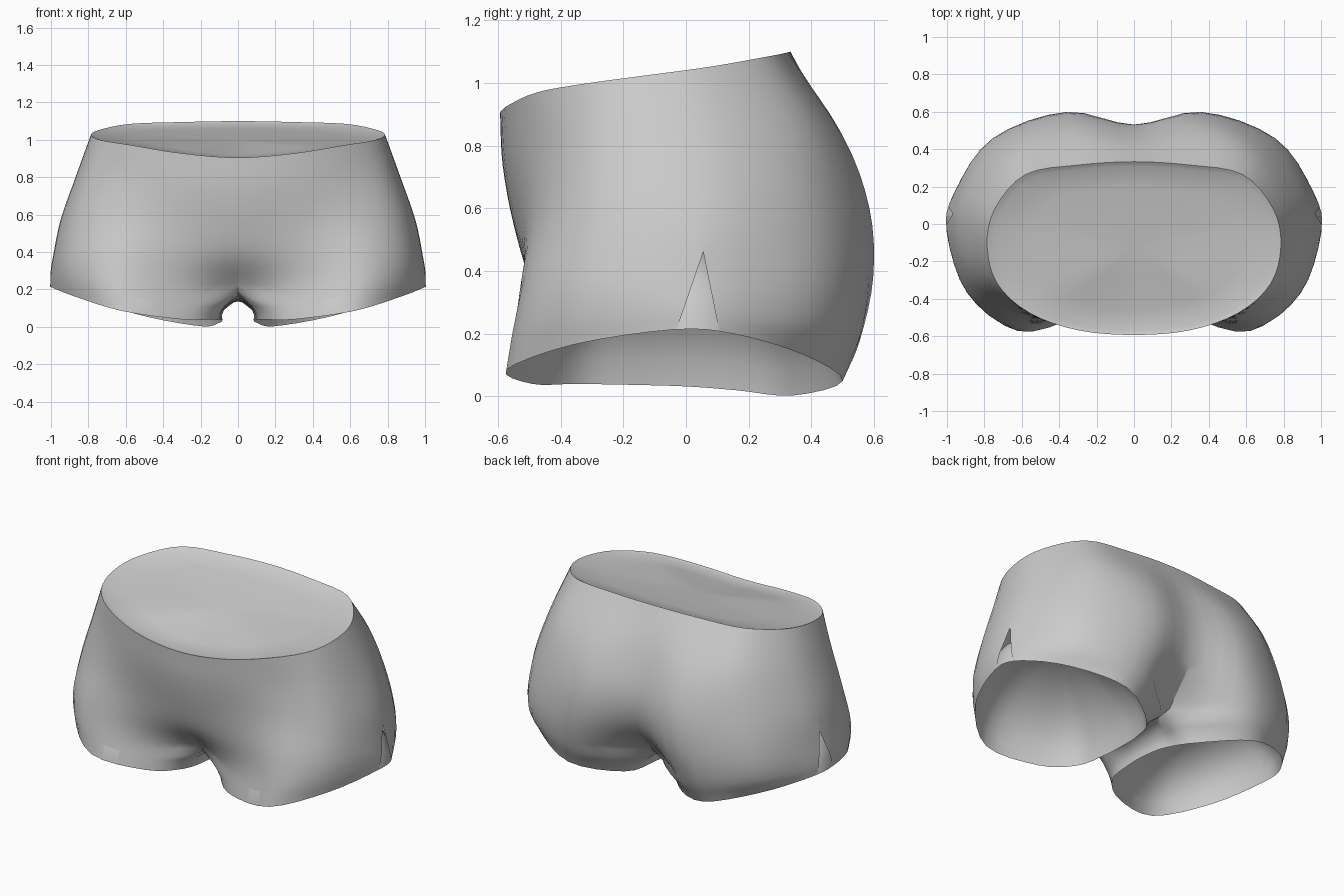
import bpy, bmesh
from mathutils import Vector

if "Cube" in bpy.data.objects:
    bpy.data.objects.remove(bpy.data.objects["Cube"])

SUB = 4  # steps between neighbouring key points

# Half rings from front centre, round the side, to back centre
WAIST = [(0, -.593, .905), (.3, -.568, .928), (.56, -.475, .97), (.73, -.32, .998), (.785, -.12, 1.025),
         (.745, .08, 1.052), (.58, .265, 1.085), (.3, .315, 1.095), (0, .333, 1.1)]
UPPER_HIP = [(0, -.585, .74), (.32, -.555, .76), (.6, -.46, .78), (.79, -.32, .8), (.865, -.1, .8),
             (.83, .14, .82), (.64, .39, .85), (.33, .5, .83), (0, .45, .87)]
HIP = [(0, -.55, .55), (.32, -.53, .56), (.64, -.47, .58), (.855, -.33, .58), (.945, -.08, .57),
       (.91, .17, .58), (.71, .44, .6), (.35, .585, .6), (0, .53, .6)]
SEAT = [(0, -.49, .37), (.32, -.505, .36), (.66, -.515, .38), (.89, -.36, .38), (.985, -.07, .38),
        (.945, .18, .38), (.75, .46, .38), (.36, .597, .38), (0, .49, .38)]
THIGH = [(0, -.35, .19), (.27, -.465, .18), (.64, -.55, .22), (.89, -.37, .26), (1, -.05, .28),
         (.96, .17, .27), (.76, .44, .23), (.38, .555, .18), (0, .32, .17)]
HEM = [(.13, -.35, .04), (.3, -.49, .04), (.62, -.573, .085), (.88, -.36, .165), (1, -.04, .213),
       (.965, .15, .2), (.77, .37, .135), (.47, .5, .05), (.19, .34, .003)]
# Inner leg, from back to front: crotch seam and inner hem
SEAM = [(0, .15, .14), (0, 0, .137), (0, -.16, .145)]
INNER_HEM = [(.105, .16, .02), (.085, 0, .032), (.09, -.17, .037)]


def vecs(points):
    return [Vector(p) for p in points]


def flip(p):
    return Vector((-p.x, p.y, p.z))


def spline(a, b, c, d, t):
    return 0.5 * (2 * b + (c - a) * t + (2 * a - 5 * b + 4 * c - d) * t * t
                  + (3 * b - a - 3 * c + d) * t ** 3)


def through(points, before, after):
    """Smooth points through a list, given its neighbours at both ends."""
    p = [before] + points + [after]
    out = []
    for i in range(1, len(points)):
        out += [spline(*p[i - 1:i + 3], k / SUB) for k in range(SUB)]
    return out + [points[-1]]


def along(column, before=None):
    """Run a key column downwards."""
    return through(column, before or 2 * column[0] - column[1], 2 * column[-1] - column[-2])


def round_arch(column):
    """Widen the last stretch of a column so the legs part in a round arch."""
    for k in range(1, SUB):
        t = k / SUB
        column[k - SUB - 1].x += .12 * t * (1 - t)


def grid(bm, rows):
    verts = [[bm.verts.new(p) for p in row] for row in rows]
    for r, s in zip(verts, verts[1:]):
        for i in range(len(r) - 1):
            bm.faces.new((r[i], s[i], s[i + 1], r[i + 1]))


def cut_side_slit(bm):
    """Narrow wedge cut upwards from the outer hem."""
    apex = Vector((0, .055, .46))
    normals = []
    for y in (-.03, .105):
        d = Vector((0, y, .213)) - apex
        n = d.cross(Vector((1, 0, 0))).normalized()
        normals.append(n)
        faces = [f for f in bm.faces if f.calc_center_median().x > .8
                 and abs(f.calc_center_median().y - .04) < .16 and f.calc_center_median().z < .52]
        geom = faces + list({e for f in faces for e in f.edges}) + list({v for f in faces for v in f.verts})
        bmesh.ops.bisect_plane(bm, geom=geom, plane_co=apex, plane_no=n, dist=1e-5)
    gone = []
    for f in bm.faces:
        c = f.calc_center_median()
        if c.x > .8 and c.z < .46 and (c - apex).dot(normals[0]) * (c - apex).dot(normals[1]) < 0:
            gone.append(f)
    bmesh.ops.delete(bm, geom=gone, context='FACES')


def mirror_half(bm):
    bmesh.ops.mirror(bm, geom=bm.verts[:] + bm.edges[:] + bm.faces[:], axis='X', merge_dist=1e-4)


def make_object(name, bm, material):
    bmesh.ops.remove_doubles(bm, verts=bm.verts, dist=1e-4)
    bmesh.ops.recalc_face_normals(bm, faces=bm.faces)
    me = bpy.data.meshes.new(name)
    bm.to_mesh(me)
    bm.free()
    me.materials.append(material)
    ob = bpy.data.objects.new(name, me)
    bpy.context.collection.objects.link(ob)
    bpy.ops.object.select_all(action='DESELECT')
    ob.select_set(True)
    bpy.context.view_layer.objects.active = ob
    bpy.ops.object.shade_smooth_by_angle(angle=0.9)
    return ob


grey = bpy.data.materials.new("cloth_grey")
grey.diffuse_color = (.6, .6, .6, 1)
grey.use_nodes = True
grey.node_tree.nodes["Principled BSDF"].inputs["Base Color"].default_value = grey.diffuse_color

# Shorts body: outer wall from waist to hem, inner legs from seam to hem
keys = [vecs(r) for r in (WAIST, UPPER_HIP, HIP, SEAT, THIGH, HEM)]
outer = [along(list(col)) for col in zip(*keys)]
inner = [along([s, h], flip(h)) for s, h in zip(vecs(SEAM), vecs(INNER_HEM))]
for column in inner + [outer[0], outer[-1]]:
    round_arch(column)
split = 4 * SUB  # row where the legs part
outer_rows, inner_rows = [], []
for i in range(len(outer[0])):
    o = [c[i] for c in outer]
    if i <= split:
        outer_rows.append(through(o, flip(o[1]), flip(o[-2])))
    else:
        n = [c[i - split] for c in inner]
        outer_rows.append(through(o, n[-1], n[0]))
    if i >= split:
        n = [c[i - split] for c in inner]
        row = through([o[-1]] + n + [o[0]], o[-2], o[1])
        if i == split:
            row = [Vector((0, p.y, p.z)) for p in row]
        inner_rows.append(row)
bm = bmesh.new()
grid(bm, outer_rows)
grid(bm, inner_rows)
bmesh.ops.remove_doubles(bm, verts=bm.verts, dist=1e-4)
cut_side_slit(bm)
mirror_half(bm)
make_object("shorts_body", bm, grey)

# Waist cover: almost flat panel with a soft rim
rim = outer_rows[0] + [flip(p) for p in outer_rows[0][-2::-1]]
centre = Vector((0, -.13, 1.015))
bm = bmesh.new()
grid(bm, [[centre + (p - centre) * s - Vector((0, 0, drop)) for p in rim]
          for s, drop in ((1, 0), (.98, .004), (.95, .012), (.7, .018), (.35, .02), (0, .02))])
make_object("waist_cover", bm, grey)

# Leg linings: domes closing each leg opening from inside
hem = outer_rows[-1] + inner_rows[-1][1:]
centre = Vector((.56, -.03, .11))
bm = bmesh.new()
grid(bm, [[centre + (p - centre) * s + Vector((0, 0, rise)) for p in hem]
          for s, rise in ((1, 0), (.97, .08), (.88, .17), (.7, .26), (.4, .33), (0, .36))])
mirror_half(bm)
make_object("leg_linings", bm, grey)
